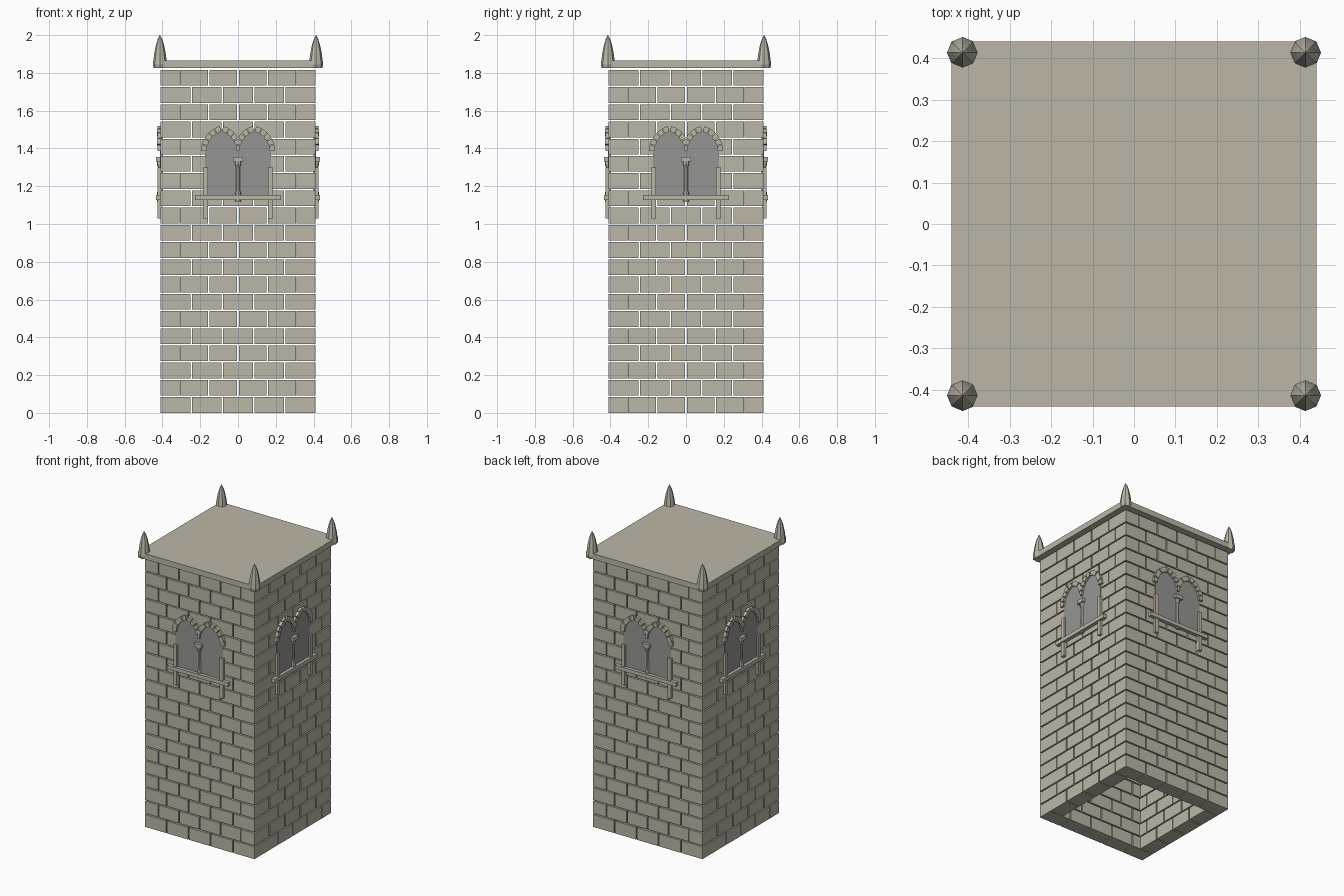
import bpy, bmesh
from math import pi, sin, cos, acos
from mathutils import Matrix, Vector

if "Cube" in bpy.data.objects:
    bpy.data.objects.remove(bpy.data.objects["Cube"])


def material(name, rgb):
    m = bpy.data.materials.new(name)
    m.diffuse_color = (*rgb, 1)
    m.use_nodes = True
    m.node_tree.nodes["Principled BSDF"].inputs["Base Color"].default_value = m.diffuse_color
    return m


STONE = material("stone", (0.50, 0.47, 0.39))
PANE = material("pane_grey", (0.30, 0.30, 0.29))
W, T = 0.41, 0.10              # wall half width, wall thickness
COURSES, PITCH, GAP = 20, 0.0912, 0.008


def finish(name, bm, mat=STONE):
    bmesh.ops.recalc_face_normals(bm, faces=bm.faces)
    me = bpy.data.meshes.new(name)
    bm.to_mesh(me)
    bm.free()
    me.materials.append(mat)
    ob = bpy.data.objects.new(name, me)
    bpy.context.collection.objects.link(ob)
    return ob


def box(bm, lo, hi, rot=Matrix()):
    lo, hi = Vector(lo), Vector(hi)
    m = rot @ Matrix.Translation((lo + hi) / 2) @ Matrix.Diagonal((*(hi - lo), 1))
    bmesh.ops.create_cube(bm, size=1, matrix=m)


def prism(bm, pts, y0, y1):
    """Extrude an x-z outline from y0 to y1."""
    a = [bm.verts.new((x, y0, z)) for x, z in pts]
    b = [bm.verts.new((x, y1, z)) for x, z in pts]
    n = len(pts)
    bm.faces.new(a)
    bm.faces.new(b[::-1])
    for i in range(n):
        bm.faces.new((a[i], b[i], b[(i + 1) % n], a[(i + 1) % n]))


def lathe(bm, profile, sides, centre):
    """Closed turned solid from (radius, z) pairs."""
    rings = [[bm.verts.new((centre[0] + r * cos(2 * pi * i / sides),
                            centre[1] + r * sin(2 * pi * i / sides), z))
              for i in range(sides)] for r, z in profile]
    for p, q in zip(rings, rings[1:]):
        for i in range(sides):
            j = (i + 1) % sides
            bm.faces.new((p[i], p[j], q[j], q[i]))
    bm.faces.new(rings[0][::-1])
    bm.faces.new(rings[-1])


# Stone walls: front/back and side runs swap at the corners on every course
bm = bmesh.new()
for c in range(COURSES):
    z0, z1 = c * PITCH, (c + 1) * PITCH - GAP
    for side in range(4):
        rot = Matrix.Rotation(side * pi / 2, 4, 'Z')
        if (c + side) % 2 == 0:
            half, n, g = W + GAP / 2, 5, GAP / 2
        else:
            half, n, g = W - T, 4, GAP / 2
        step = 2 * half / n
        for i in range(n):
            x = -half + i * step
            box(bm, (x + g, -W, z0), (x + step - g, -W + T, z1), rot)
finish("wall_blocks", bm)

# Roof slab
bm = bmesh.new()
box(bm, (-0.44, -0.44, 1.827), (0.44, 0.44, 1.865))
finish("roof_slab", bm)

# Corner finials
for sx in (-1, 1):
    for sy in (-1, 1):
        bm = bmesh.new()
        lathe(bm, [(0.033, 1.826), (0.038, 1.845), (0.034, 1.875), (0.030, 1.905),
                   (0.022, 1.945), (0.012, 1.978), (0.001, 2.0)],
              8, (sx * 0.413, sy * 0.413))
        finish("corner_finial", bm)

# Pointed twin arch geometry
CX, HALF, RISE, SPRING, BAND = 0.087, 0.079, 0.105, 1.385, 0.030
R = (HALF ** 2 + RISE ** 2) / (2 * HALF)
A_END = acos((R - HALF) / R)


def arc(cx, s, r, a):
    """Point on the half arch of side s (+1 right, -1 left) centred at cx."""
    return (cx + s * (HALF - R + r * cos(a)), SPRING + r * sin(a))


# Window on each face
for side in range(4):
    rot = Matrix.Rotation(side * pi / 2, 4, 'Z')

    pane = bmesh.new()
    for cx in (-CX, CX):
        r = R + 0.01
        right = [arc(cx, 1, r, A_END * k / 8) for k in range(9)]
        left = [arc(cx, -1, r, A_END * k / 8) for k in range(8, -1, -1)]
        e = HALF + 0.01
        prism(pane, [(cx - e, 1.14), (cx + e, 1.14)] + right + left, -0.414, -0.40)

    arch = bmesh.new()
    for cx in (-CX, CX):
        for s in (-1, 1):
            inner = cx * s < 0
            for k in range(5):
                a0 = A_END * k / 5 + 0.015
                a1 = A_END * (k + 1) / 5 - 0.015
                pts = [arc(cx, s, R, a0), arc(cx, s, R + BAND, a0),
                       arc(cx, s, R + BAND, a1), arc(cx, s, R, a1)]
                if inner:      # stop the inner legs on the centre line
                    lim = 1 if cx > 0 else -1
                    pts = [(max(x * lim, 0) * lim, z) for x, z in pts]
                prism(arch, pts, -0.43 if k % 2 else -0.426, -0.405)

    jamb = bmesh.new()
    for sx in (-1, 1):
        box(jamb, (sx * 0.1725 - 0.0125, -0.427, 1.03), (sx * 0.1725 + 0.0125, -0.405, 1.30))

    sill = bmesh.new()
    box(sill, (-0.228, -0.435, 1.127), (0.228, -0.405, 1.153))

    column = bmesh.new()
    lathe(column, [(0.016, 1.12), (0.016, 1.165), (0.012, 1.175), (0.011, 1.30),
                   (0.017, 1.315), (0.017, 1.33)], 8, (0, -0.413))
    box(column, (-0.027, -0.434, 1.33), (0.027, -0.405, 1.355))

    for name, b, mat in (("window_pane", pane, PANE), ("arch_stones", arch, STONE),
                         ("window_jambs", jamb, STONE), ("window_sill", sill, STONE),
                         ("window_column", column, STONE)):
        bmesh.ops.transform(b, matrix=rot, verts=b.verts)
        finish(name, b, mat)
